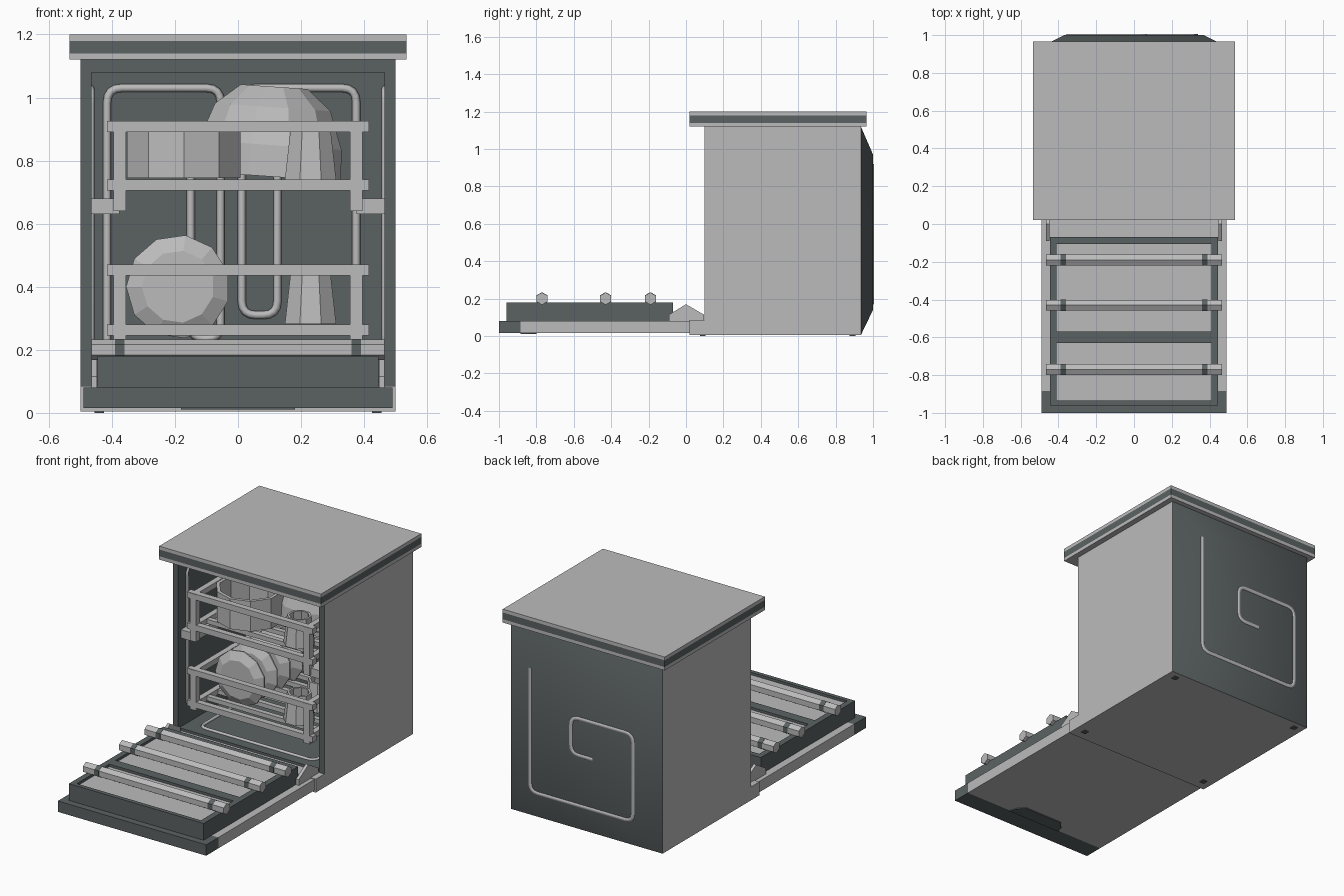
import bpy, bmesh, math
from mathutils import Vector, Matrix

if "Cube" in bpy.data.objects:
    bpy.data.objects.remove(bpy.data.objects["Cube"])


def material(name, rgb):
    m = bpy.data.materials.new(name)
    m.diffuse_color = (*rgb, 1)
    m.use_nodes = True
    m.node_tree.nodes["Principled BSDF"].inputs["Base Color"].default_value = m.diffuse_color
    return m


LIGHT = material("light grey", (0.50, 0.50, 0.50))
DARK = material("dark slate grey", (0.105, 0.122, 0.122))


def finish(name, bm, mats, rule=None):
    bmesh.ops.recalc_face_normals(bm, faces=bm.faces)
    bm.normal_update()
    if rule:
        for f in bm.faces:
            f.material_index = rule(f)
    me = bpy.data.meshes.new(name)
    bm.to_mesh(me)
    bm.free()
    for m in mats:
        me.materials.append(m)
    ob = bpy.data.objects.new(name, me)
    bpy.context.collection.objects.link(ob)
    return ob


def add_box(bm, x, y, z):
    c = [(a + b) / 2 for a, b in (x, y, z)]
    s = [b - a for a, b in (x, y, z)]
    bmesh.ops.create_cube(bm, size=1, matrix=Matrix.Translation(c) @ Matrix.Diagonal((*s, 1)))


def box(name, x, y, z, mats=(LIGHT,), rule=None):
    bm = bmesh.new()
    add_box(bm, x, y, z)
    return finish(name, bm, mats, rule)


def prism(name, pts, axis, lo, hi, mat):
    """Extrude a 2D outline along axis 'x' (pts are y,z) or 'z' (pts are x,y)."""
    bm = bmesh.new()
    at = (lambda p, t: (t, p[0], p[1])) if axis == 'x' else (lambda p, t: (p[0], p[1], t))
    f = bm.faces.new([bm.verts.new(at(p, lo)) for p in pts])
    r = bmesh.ops.extrude_face_region(bm, geom=[f])
    d = Vector((hi - lo, 0, 0)) if axis == 'x' else Vector((0, 0, hi - lo))
    bmesh.ops.translate(bm, vec=d, verts=[v for v in r['geom'] if isinstance(v, bmesh.types.BMVert)])
    return finish(name, bm, [mat])


def lathe(name, profile, sides, matrix, mat=LIGHT):
    """Rings of (radius, height) joined into a faceted dish."""
    bm = bmesh.new()
    rings = []
    for r, h in profile:
        rings.append([bm.verts.new((r * math.cos(2 * math.pi * (i + .5) / sides),
                                    r * math.sin(2 * math.pi * (i + .5) / sides), h)) for i in range(sides)])
    for a, b in zip(rings, rings[1:]):
        for i in range(sides):
            j = (i + 1) % sides
            bm.faces.new((a[i], a[j], b[j], b[i]))
    bm.faces.new(rings[0])
    bm.faces.new(rings[-1])
    bm.transform(matrix)
    return finish(name, bm, [mat])


def tube(name, pts, radius, closed=False, fillet=0.05):
    """Bent pipe with rounded corners through the given points."""
    pts = [Vector(p) for p in pts]
    path = []
    for i, p in enumerate(pts):
        if not closed and i in (0, len(pts) - 1):
            path.append(p)
            continue
        a = p + (pts[i - 1] - p).normalized() * fillet
        b = p + (pts[(i + 1) % len(pts)] - p).normalized() * fillet
        for t in (0, .25, .5, .75, 1):
            path.append(a * (1 - t) ** 2 + p * 2 * t * (1 - t) + b * t * t)
    cu = bpy.data.curves.new(name, 'CURVE')
    cu.dimensions = '3D'
    cu.bevel_depth = radius
    cu.bevel_resolution = 1
    sp = cu.splines.new('POLY')
    sp.points.add(len(path) - 1)
    for q, p in zip(sp.points, path):
        q.co = (*p, 1)
    sp.use_cyclic_u = closed
    cu.materials.append(LIGHT)
    ob = bpy.data.objects.new(name, cu)
    bpy.context.collection.objects.link(ob)
    bpy.ops.object.select_all(action='DESELECT')
    ob.select_set(True)
    bpy.context.view_layer.objects.active = ob
    bpy.ops.object.convert(target='MESH')


# Cabinet shell: light outside, dark inside and on the front edges
for s, n in ((-1, "left"), (1, "right")):
    box(n + "_wall", sorted((s * .465, s * .5)), (.10, .935), (.085, 1.12), (LIGHT, DARK),
        lambda f, s=s: 0 if f.normal.x * s > .5 else 1)
box("base", (-.5, .5), (.02, .935), (.005, .085))
box("cavity_floor", (-.465, .465), (.11, .935), (.085, .10), (DARK,))
box("cavity_ceiling", (-.465, .465), (.10, .935), (1.08, 1.12), (DARK,))
box("cavity_back", (-.465, .465), (.89, .935), (.10, 1.08), (DARK,))
for x in (-.44, .44):
    for y in (.09, .89):
        box("foot", (x - .015, x + .015), (y - .015, y + .015), (0, .01), (DARK,))

# Bulging, softly shaded back panel
bm = bmesh.new()
outer = [bm.verts.new(p) for p in ((-.5, .935, .005), (.5, .935, .005), (.5, .935, 1.12), (-.5, .935, 1.12))]
inner = [bm.verts.new(p) for p in ((-.37, 1, .14), (.37, 1, .14), (.37, 1, .97), (-.37, 1, .97))]
for i in range(4):
    j = (i + 1) % 4
    bm.faces.new((outer[i], outer[j], inner[j], inner[i]))
bm.faces.new(inner)
bm.faces.new(outer)
panel = finish("back_panel", bm, [DARK])
for f in panel.data.polygons:
    f.use_smooth = f.normal.y > -.5
tube("back_coil", [(x, .991, z) for x, z in ((.33, .92), (.33, .18), (-.35, .18), (-.35, .70),
                                            (.06, .70), (.06, .48), (-.085, .48))], .016)

# Worktop in three layers
for n, a, b, m in (("lower", 1.12, 1.14, LIGHT), ("middle", 1.14, 1.18, DARK), ("upper", 1.18, 1.2, LIGHT)):
    box("worktop_" + n, (-.535, .535), (.02, .965), (a, b), (m,))

# Ribs on the inner walls
tube("back_rib_left", [(x, .885, z) for x, z in ((-.415, .23), (-.415, 1.03), (-.055, 1.03), (-.055, .235),
                                               (-.15, .235), (-.15, .75))], .013, fillet=.045)
tube("back_rib_right", [(x, .885, z) for x, z in ((.375, .23), (.375, 1.03), (.012, 1.03), (.012, .31),
                                                (.125, .31), (.125, .75))], .013, fillet=.045)
for x in (-.465, .465):
    tube("side_rib", [(x, .18, .2), (x, .82, .2), (x, .82, 1.03), (x, .18, 1.03)], .01, True)
tube("floor_rib", [(-.38, .18, .10), (.38, .18, .10), (.38, .82, .10), (-.38, .82, .10)], .01, True)

# Open door with dark grip strip and grip bump underneath
box("door", (-.49, .49), (-.885, .02), (.015, .08))
box("door_grip", (-.49, .49), (-1, -.885), (.015, .08), (DARK,))
prism("door_grip_bump", [(-.18, -.886), (-.165, -.84), (-.13, -.80), (.13, -.80), (.165, -.84), (.18, -.886)],
      'z', .010, .016, DARK)

# Raised door lining: dark frame around two light trays
bm = bmesh.new()
for x in ((-.445, -.41), (.41, .445)):
    add_box(bm, x, (-.96, -.07), (.08, .18))
for y in ((-.96, -.935), (-.63, -.57), (-.105, -.07)):
    add_box(bm, (-.41, .41), y, (.08, .18))
finish("door_lining_frame", bm, [DARK])
for y in ((-.935, -.63), (-.57, -.105)):
    box("door_tray", (-.41, .41), y, (.08, .165))

# Hexagonal rods with dark bands
for y in (-.19, -.43, -.77):
    for n, x0, x1, r, m in (("door_rod", -.465, .465, .033, LIGHT), ("rod_band_left", -.39, -.36, .0345, DARK),
                            ("rod_band_right", .36, .39, .0345, DARK)):
        hexa = [(y + r * math.sin(k * math.pi / 3), .2 + r * math.cos(k * math.pi / 3)) for k in range(6)]
        prism(n, hexa, 'x', x0, x1, m)

# Hinges
for x in (-.465, .447):
    prism("hinge", [(-.09, .08), (-.09, .115), (0, .17), (.095, .115), (.095, .08)], 'x', x, x + .018, LIGHT)

# Racks: two rims, corner posts and floor bars
Y0, Y1 = .13, .85
for n, lo, hi, foot in (("lower", .245, .435, .23), ("upper", .705, .89, .64)):
    bm = bmesh.new()
    for z in (lo, hi):
        for y in (Y0, Y1):
            add_box(bm, (-.415, .415), (y - .018, y + .018), (z, z + .035))
        for x in (-.375, .375):
            add_box(bm, (x - .017, x + .017), (Y0, Y1), (z + .001, z + .034))
    for x in (-.375, .375):
        for y in (Y0, (Y0 + Y1) / 2, Y1):
            add_box(bm, (x - .02, x + .02), (y - .02, y + .02), (foot, hi + .033))
    for i in range(1, 7):
        y = Y0 + (Y1 - Y0) * i / 7
        add_box(bm, (-.375, .375), (y - .015, y + .015), (lo + .004, lo + .03))
    finish(n + "_rack", bm, [LIGHT])
for x in ((-.465, -.375), (.375, .465)):
    box("rack_rail", x, (.125, .88), (.63, .68))

# Crockery
T = Matrix.Translation
for y in (.30, .42, .54, .66):
    lathe("plate", [(.165, 0), (.165, .008), (.115, .035)], 11, T((-.19, y, .40)) @ Matrix.Rotation(math.pi / 2, 4, 'X'))
cup = [(.088, 0), (.068, .165), (.055, .165), (.07, .02)]
for y in (.25, .45, .65):
    lathe("lower_cup", cup, 8, T((.23, y, .282)))
lathe("upper_cup", cup, 8, T((.23, .25, .74)))
lathe("pot", [(.19, 0), (.19, .18), (.17, .18), (.17, .02)], 10, T((-.172, .36, .745)))
lathe("bowl", [(.24, 0), (.235, .10), (.19, .22), (.11, .285)], 12,
      T((.095, .61, .75)) @ Matrix.Rotation(math.radians(4), 4, 'Y'))
